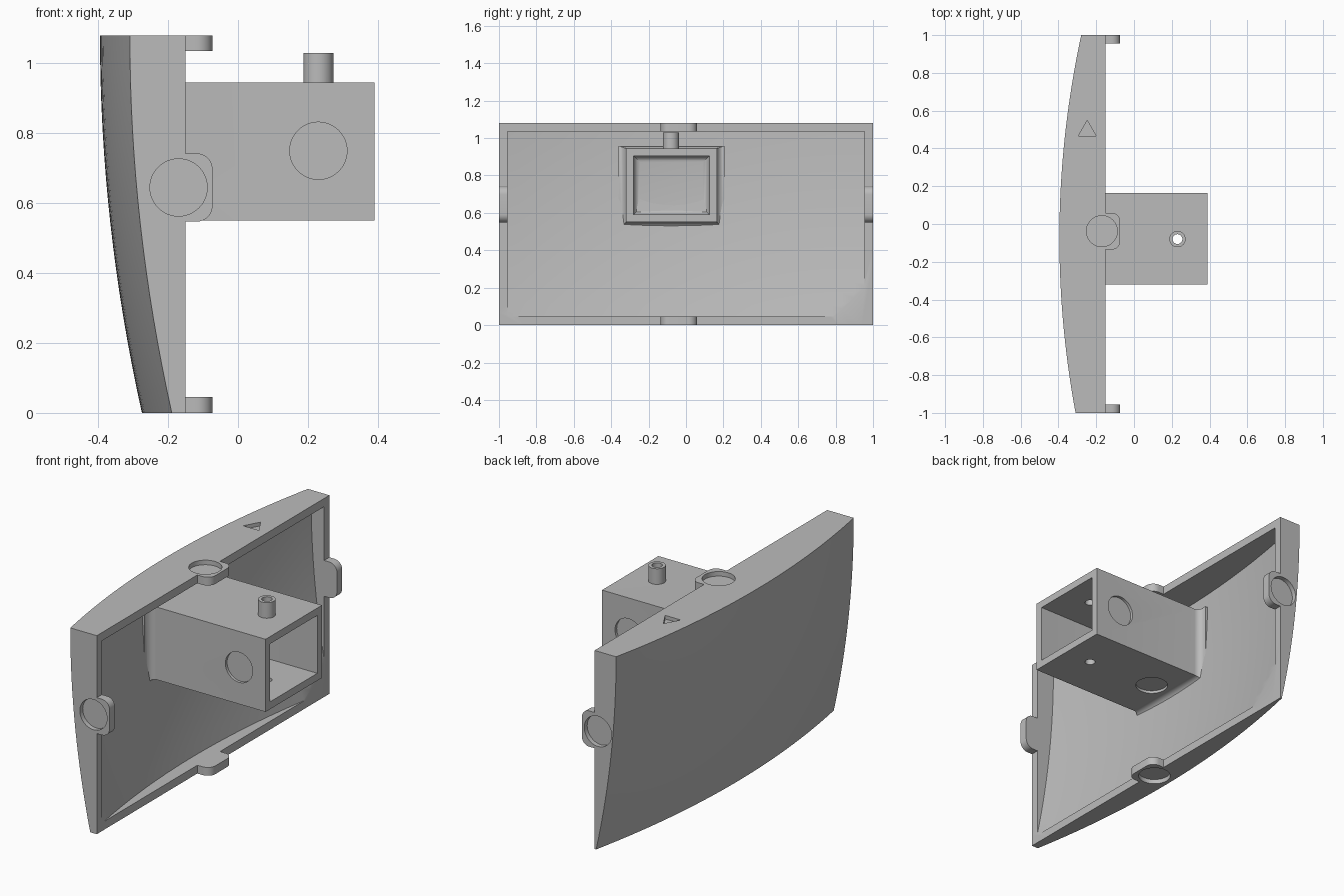
import bpy, bmesh, math
from mathutils import Vector

if "Cube" in bpy.data.objects:
    bpy.data.objects.remove(bpy.data.objects["Cube"])

grey = bpy.data.materials.new("light grey plastic")
grey.diffuse_color = (0.5, 0.5, 0.5, 1)
grey.use_nodes = True
grey.node_tree.nodes["Principled BSDF"].inputs["Base Color"].default_value = grey.diffuse_color

TOP, RIM, WALL, SKIN = 1.08, -0.15, 0.045, 0.06


def finish(name, bm):
    bmesh.ops.recalc_face_normals(bm, faces=bm.faces)
    me = bpy.data.meshes.new(name)
    bm.to_mesh(me)
    bm.free()
    me.materials.append(grey)
    ob = bpy.data.objects.new(name, me)
    bpy.context.collection.objects.link(ob)
    return ob


def loft(name, rings):
    """Solid skinned through closed rings of equal point count."""
    bm = bmesh.new()
    vs = [[bm.verts.new(p) for p in r] for r in rings]
    n = len(vs[0])
    for a, b in zip(vs, vs[1:]):
        for i in range(n):
            bm.faces.new((a[i], a[(i + 1) % n], b[(i + 1) % n], b[i]))
    bm.faces.new(vs[0])
    bm.faces.new(vs[-1])
    return finish(name, bm)


def cylinder(name, centre, r, axis, lo, hi, n=48):
    """Cylinder along an axis; centre holds the two other coordinates in order."""
    def ring(h):
        pts = []
        for i in range(n):
            a = 2 * math.pi * i / n
            p = [centre[0] + r * math.cos(a), centre[1] + r * math.sin(a)]
            p.insert(axis, h)
            pts.append(p)
        return pts
    return loft(name, [ring(lo), ring(hi)])


def boolean(ob, tool, op='DIFFERENCE'):
    m = ob.modifiers.new("cut", 'BOOLEAN')
    m.operation, m.object, m.solver = op, tool, 'EXACT'
    dg = bpy.context.evaluated_depsgraph_get()
    ob.data = bpy.data.meshes.new_from_object(ob.evaluated_get(dg))
    ob.modifiers.clear()
    bpy.data.objects.remove(tool)


def smooth(ob):
    ob.data.shade_smooth()
    ob.data.set_sharp_from_angle(angle=math.radians(25))


def curve_x(y, z):
    """Double-curved front of the panel."""
    return -0.395 + 0.12 * ((TOP - z) / TOP) ** 2 + 0.1 * (y + 0.075) ** 2


def curved_block(name, y0, y1, z0, z1, offset, back, ny=32, nz=16):
    bm = bmesh.new()
    grid = []
    for j in range(nz + 1):
        z = z0 + (z1 - z0) * j / nz
        ys = [y0 + (y1 - y0) * i / ny for i in range(ny + 1)]
        grid.append([bm.verts.new((curve_x(y, z) + offset, y, z)) for y in ys])
    for a, b in zip(grid, grid[1:]):
        for i in range(ny):
            bm.faces.new((a[i], a[i + 1], b[i + 1], b[i]))
    # straight sides and flat back
    border = (grid[0] + [r[-1] for r in grid[1:]] + grid[-1][-2::-1]
              + [r[0] for r in grid[-2:0:-1]])
    rear = [bm.verts.new((back, v.co.y, v.co.z)) for v in border]
    n = len(border)
    for i in range(n):
        k = (i + 1) % n
        bm.faces.new((border[i], border[k], rear[k], rear[i]))
    bm.faces.new(rear)
    return finish(name, bm)


# Curved hollow panel
panel = curved_block("curved_panel", -1, 1, 0, TOP, 0, RIM)
boolean(panel, curved_block("cavity", -1 + WALL, 1 - WALL, WALL, TOP - WALL,
                            SKIN, 0.1))

# Rounded ears on all four walls, with a round recess in each
def ear(axis, lo, hi, mid):
    half, r, tip = 0.0975, 0.045, -0.073
    prof = [(RIM - 0.012, mid - half), (RIM, mid - half)]
    for s in (-1, 1):
        arc = []
        for i in range(9):
            a = math.pi / 2 * i / 8
            arc.append((tip - r + r * math.sin(a),
                        mid + s * (half - r + r * math.cos(a))))
        prof += arc if s < 0 else arc[::-1]
    prof += [(RIM, mid + half), (RIM - 0.012, mid + half)]

    def ring(h):
        return [(x, h, v) if axis == 1 else (x, v, h) for x, v in prof]
    return loft("ear", [ring(lo), ring(hi)])


for axis, face, inward, mid in ((1, -1, 1, 0.645), (1, 1, -1, 0.645),
                                (2, 0, 1, -0.038), (2, TOP, -1, -0.038)):
    a, b = sorted((face, face + inward * WALL))
    boolean(panel, ear(axis, a, b, mid), 'UNION')
    a, b = sorted((face - inward * 0.05, face + inward * 0.025))
    boolean(panel, cylinder("recess", (-0.17, mid), 0.082, axis, a, b))

# Triangular direction mark sunk into the top wall
tri = [(-0.295, 0.465), (-0.2, 0.465), (-0.248, 0.548)]
boolean(panel, loft("mark", [[(x, y, z) for x, y in tri] for z in (TOP - 0.02, TOP + 0.1)]))
smooth(panel)

# Square mounting tube, flared where it meets the panel
Y0, Y1, Z0, Z1 = -0.32, 0.165, 0.55, 0.945


def rect(x, g, top=1.0):
    """Tube section grown by g; top scales the growth of the upper side."""
    return [(x, Y0 - g, Z0 - g), (x, Y1 + g, Z0 - g),
            (x, Y1 + g, Z1 + g * top), (x, Y0 - g, Z1 + g * top)]


R = 0.04
arc = [math.pi / 2 * i / 6 for i in range(7)]
flare = [rect(-0.31 + R * (1 - math.cos(a)), R * (1 - math.sin(a)), 0.3) for a in arc]
tube = loft("mounting_tube", [rect(-0.345, R, 0.3)] + flare + [rect(0.39, 0)])

# Tube bore, with a rounded floor edge
bore = [rect(-0.315 + 0.035 * (1 - math.cos(a)), -0.04 - 0.035 * (1 - math.sin(a)), 1)
        for a in arc]
boolean(tube, loft("bore", bore + [rect(0.5, -0.04)]))

# Round recesses on both sides and beneath
boolean(tube, cylinder("recess", (0.23, 0.75), 0.082, 1, Y0 - 0.1, Y0 + 0.015))
boolean(tube, cylinder("recess", (0.23, 0.75), 0.082, 1, Y1 - 0.015, Y1 + 0.1))
boolean(tube, cylinder("recess", (-0.17, -0.06), 0.082, 2, Z0 - 0.1, Z0 + 0.015))

# Hollow post on the tube, its hole running through both tube walls
boolean(tube, cylinder("post", (0.23, -0.08), 0.043, 2, Z1 - 0.02, 1.03), 'UNION')
boolean(tube, cylinder("hole", (0.23, -0.08), 0.026, 2, 0.4, 1.2, 32))
smooth(tube)
